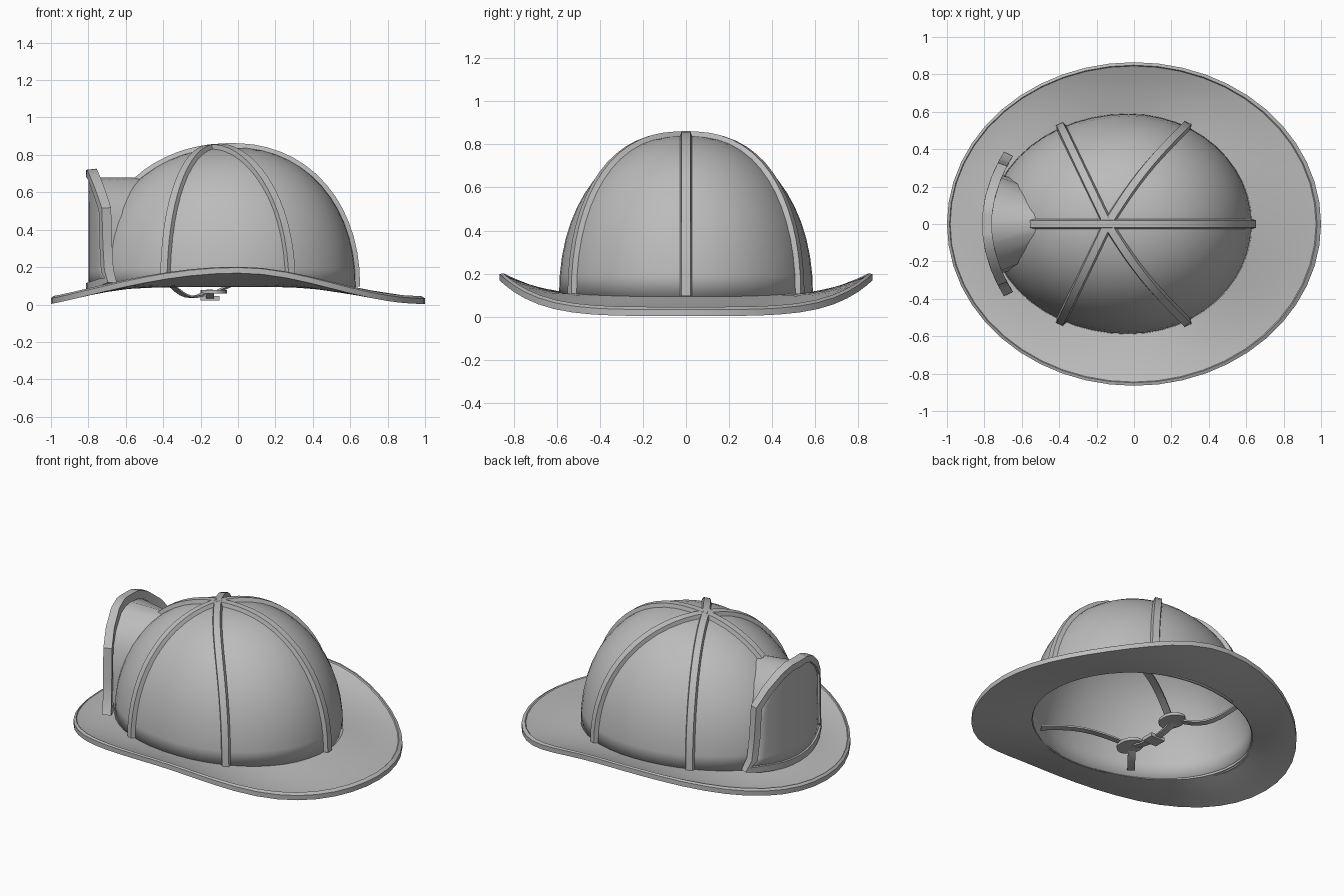
import bpy, bmesh
from math import sin, cos, pi, sqrt, radians
from mathutils import Vector

if "Cube" in bpy.data.objects:
    bpy.data.objects.remove(bpy.data.objects["Cube"])

grey = bpy.data.materials.new("helmet grey")
grey.use_nodes = True
grey.diffuse_color = (0.5, 0.5, 0.5, 1)
grey.node_tree.nodes["Principled BSDF"].inputs["Base Color"].default_value = (0.5, 0.5, 0.5, 1)

# Dome dimensions: centre, front and rear lengths, half width, base height, rise, roundness
CX, FRONT, REAR, B, Z0, H, E = -0.03, 0.74, 0.66, 0.59, 0.095, 0.745, 2.15


def loft(name, rows, wrap_row=False, wrap_col=False, cap=False, thick=0.0, angle=35):
    """Skin a list of equally long rows of points."""
    bm = bmesh.new()
    v = [[bm.verts.new(p) for p in row] for row in rows]
    n, m = len(v), len(v[0])
    for i in range(n if wrap_col else n - 1):
        for j in range(m if wrap_row else m - 1):
            k, l = (i + 1) % n, (j + 1) % m
            bm.faces.new((v[i][j], v[i][l], v[k][l], v[k][j]))
    if cap:
        bm.faces.new(v[0])
        bm.faces.new(v[-1])
    bmesh.ops.remove_doubles(bm, verts=bm.verts, dist=0.0005)
    bmesh.ops.recalc_face_normals(bm, faces=bm.faces)
    mesh = bpy.data.meshes.new(name)
    bm.to_mesh(mesh)
    bm.free()
    mesh.materials.append(grey)
    ob = bpy.data.objects.new(name, mesh)
    bpy.context.collection.objects.link(ob)
    if thick:
        mod = ob.modifiers.new("thickness", 'SOLIDIFY')
        mod.thickness = thick
    bpy.ops.object.select_all(action='DESELECT')
    ob.select_set(True)
    bpy.context.view_layer.objects.active = ob
    bpy.ops.object.shade_smooth_by_angle(angle=radians(angle))


def bar(name, pts, outs, w0, w1, lo, hi, closed=False):
    """Sweep a tapered rectangle along a path, standing along the out directions."""
    n, rows = len(pts), []
    for i, (p, o) in enumerate(zip(pts, outs)):
        a = pts[(i - 1) % n] if closed else pts[max(i - 1, 0)]
        b = pts[(i + 1) % n] if closed else pts[min(i + 1, n - 1)]
        s = (b - a).cross(o).normalized()
        rows.append([p + s * w0 + o * lo, p + s * w1 + o * hi,
                     p - s * w1 + o * hi, p - s * w0 + o * lo])
    loft(name, rows, True, closed, not closed)


def ring(t):
    return cos(t), sin(t)


def half_length(x):
    return REAR if x > 0 else FRONT


def dome_z(r):
    return Z0 + H * max(0, 1 - r ** E) ** (1 / E)


# Dome shell
SEG = 48
angles = [2 * pi * i / SEG for i in range(SEG)]
rows = []
for i in range(15):
    u = pi / 2 * i / 14
    r, z = max(cos(u), 0) ** (2 / E), Z0 + H * sin(u) ** (2 / E)
    rows.append([(CX + half_length(c) * r * c, B * r * s, z) for c, s in map(ring, angles)])
loft("dome", rows, True, thick=0.02)


# Swept brim: high at the sides, low at both ends, with a chamfered lip
def edge_height(x):
    c = max(0, cos(pi * x / 2))
    return 0.033 + 0.165 * c ** (2 if x > 0 else 1.1)


def brim_ring(f, dz):
    row = []
    for c, s in map(ring, angles):
        inner = Vector((CX + (half_length(c) - 0.015) * c, (B - 0.015) * s, Z0 + 0.015 * s * s))
        outer = Vector((c, 0.865 * s, edge_height(c)))
        p = inner.lerp(outer, f)
        rise = outer.z - inner.z
        p.z = inner.z + rise * f ** (1.25 if rise > 0 else 0.85) + dz
        row.append(p)
    return row


loft("brim", [brim_ring(f, dz) for f, dz in
              ((0, 0), (0.25, 0), (0.5, 0), (0.75, 0), (0.93, 0.004), (0.945, 0.01), (1, 0),
               (1, -0.03), (0.75, -0.025), (0.5, -0.022), (0.25, -0.018), (0, -0.015))],
     True, True, angle=25)

# Six ribs meeting at the crown, the rear pair bowing outward
apex = Vector((-0.14, 0))
for i, (deg, bow) in enumerate(((0, 0), (62, 0.024), (119, 0), (180, 0), (241, 0), (298, -0.024))):
    c, s = ring(radians(deg))
    end = Vector((CX + half_length(c) * c, B * s))
    side = Vector((apex.y - end.y, end.x - apex.x)).normalized()
    pts, outs = [], []
    for k in range(17):
        t = sin(pi / 2 * k / 16)
        q = apex.lerp(end, t) + side * bow * sin(pi * t)
        if deg == 180 and q.x < -0.55:
            break
        X, Y, A = q.x - CX, q.y, half_length(q.x - CX)
        r = min(1, sqrt((X / A) ** 2 + (Y / B) ** 2))
        z = dome_z(r)
        g = r ** (E - 2)
        pts.append(Vector((q.x, q.y, z)))
        outs.append(Vector((g * X / A ** 2, g * Y / B ** 2,
                            ((z - Z0) / H) ** (E - 1) / H)).normalized())
    bar(f"rib_{i + 1}", pts, outs, 0.031, 0.02, -0.012, 0.023)


# Front shield: curved plate inside a raised frame
def shield_x(y):
    return -0.8 + 0.8 * y * y


levels = ((0.70, 0.07), (0.675, 0.14), (0.60, 0.235), (0.51, 0.305),
          (0.32, 0.315), (0.18, 0.33), (0.13, 0.365))
cols = [k / 5 - 1 for k in range(11)]
plate = []
for z, w in levels:
    sag = 0.035 if z < 0.15 else 0
    plate.append([Vector((shield_x(w * t), w * t, z - sag * (1 - t * t))) for t in cols])
loft("shield_plate", plate, thick=0.015)
border = (plate[0] + [row[-1] for row in plate[1:-1]] + plate[-1][::-1]
          + [row[0] for row in plate[-2:0:-1]])
bar("shield_frame", border, [Vector((-1, 1.6 * p.y, 0)).normalized() for p in border],
    0.026, 0.02, -0.04, 0.012, closed=True)


# Holder blending the shield into the dome
def dome_x(y, z):
    r = (1 - ((z - Z0) / H) ** E) ** (1 / E)
    return CX - FRONT * sqrt(max(0, r * r - (y / B) ** 2))


half = ((0.27, 0.25, 0.11), (0.27, 0.25, 0.30), (0.26, 0.21, 0.48), (0.21, 0.14, 0.58), (0.11, 0.05, 0.66))
profile = ([(-a, -b, z) for a, b, z in half] + [(0, 0, 0.68)] + list(half[::-1]))
front = [(shield_x(a) + 0.005, a, z) for a, b, z in profile]
back = [(dome_x(b, z) + 0.012, b, z) for a, b, z in profile]
loft("shield_holder", [front, back], angle=45)


# Chin straps: two branches and an oval pad on each side, joined below the crown
def strap(name, a, b, droop):
    a, b = Vector(a), Vector(b)
    pts = []
    for k in range(9):
        t = k / 8
        p = a.lerp(b, t)
        p.z -= droop * sin(pi * t)
        pts.append(p)
    bar(name, pts, [Vector((0, 0, 1))] * 9, 0.022, 0.022, -0.005, 0.005)


oval = [ring(2 * pi * k / 16) for k in range(16)]
for side, y in (("left", 1), ("right", -1)):
    strap(f"front_strap_{side}", (-0.38, 0.48 * y, 0.13), (-0.15, 0.2 * y, 0.075), 0.06)
    strap(f"rear_strap_{side}", (0.32, 0.46 * y, 0.14), (-0.1, 0.2 * y, 0.075), -0.04)
    loft(f"strap_pad_{side}", [[(-0.13 + 0.07 * c, (0.19 + 0.09 * s) * y, z) for c, s in oval]
                               for z in (0.06, 0.078)], True, cap=True)
strap("chin_strap", (-0.15, -0.2, 0.07), (-0.15, 0.2, 0.07), 0.035)
loft("strap_buckle", [[(-0.2, -0.04, z), (-0.1, -0.04, z), (-0.1, 0.04, z), (-0.2, 0.04, z)]
                      for z in (0.022, 0.045)], True, cap=True)
